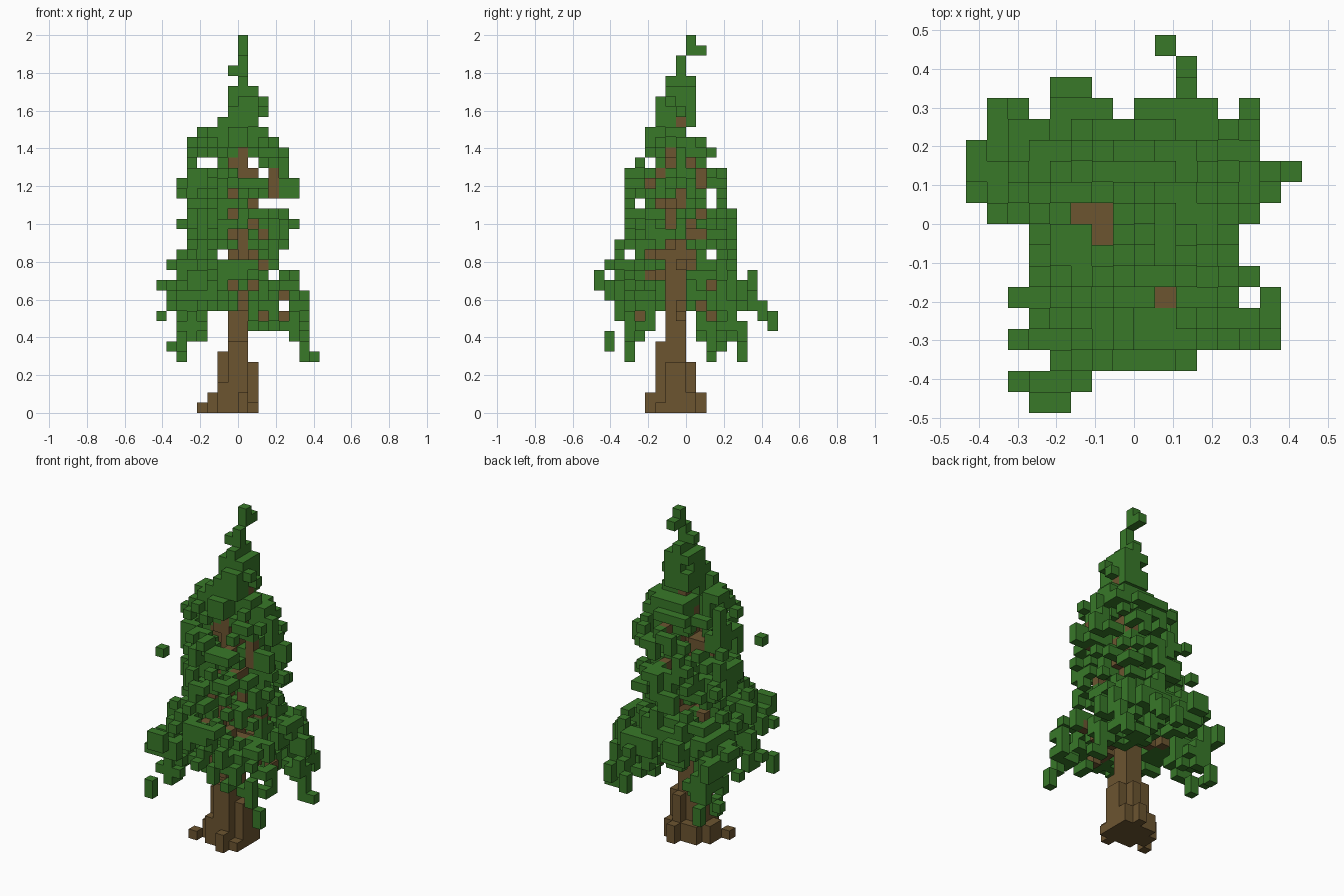
import bpy, bmesh, math, random

if "Cube" in bpy.data.objects:
    bpy.data.objects.remove(bpy.data.objects["Cube"], do_unlink=True)

random.seed(5)
S = 2 / 37            # edge of one block
NX, NY = 16, 18       # grid size across and deep


def material(name, rgb):
    m = bpy.data.materials.new(name)
    m.use_nodes = True
    m.diffuse_color = (*rgb, 1)
    m.node_tree.nodes["Principled BSDF"].inputs["Base Color"].default_value = (*rgb, 1)
    return m


green = material("leaf green", (0.04, 0.19, 0.022))
brown = material("bark brown", (0.15, 0.09, 0.03))


def box(x0, x1, y0, y1, z0, z1):
    """All grid cells in an inclusive range."""
    return {(x, y, z) for x in range(x0, x1 + 1)
            for y in range(y0, y1 + 1) for z in range(z0, z1 + 1)}


# Trunk with flared roots
trunk = box(7, 8, 7, 8, 0, 25) | box(8, 8, 8, 8, 26, 28)
trunk |= box(6, 6, 7, 8, 0, 5) | box(7, 8, 6, 6, 0, 6) | box(6, 6, 6, 6, 0, 2)
trunk |= box(9, 9, 7, 8, 0, 4) | box(8, 8, 9, 9, 0, 4) | box(9, 9, 6, 6, 0, 0)
trunk |= box(5, 5, 7, 8, 0, 1) | box(4, 4, 6, 6, 0, 0) | box(6, 7, 9, 9, 0, 1)
trunk |= box(8, 8, 5, 5, 0, 1) | box(8, 8, 10, 10, 0, 1) | box(9, 9, 9, 9, 0, 1)

# Crown outline: layer -> left, right, front, back limits
KEYS = [(7, 2, 14, 2, 14), (9, 1, 14, 2, 15), (11, 1, 14, 1, 15),
        (13, 1, 13, 1, 15), (14, 1, 12, 1, 14), (16, 3, 12, 2, 13),
        (18, 3, 13, 3, 13), (22, 3, 13, 3, 12), (25, 3, 12, 4, 11),
        (27, 4, 10, 5, 10), (28, 6, 10, 5, 9), (30, 7, 10, 6, 9),
        (31, 7, 9, 7, 9)]


def limits(z):
    for a, b in zip(KEYS, KEYS[1:]):
        if a[0] <= z <= b[0]:
            t = (z - a[0]) / (b[0] - a[0])
            return [p + (q - p) * t for p, q in zip(a[1:], b[1:])]


# Plan outline of the whole crown, row by row from front to back
ROWS = [(3, 4), (2, 5), (4, 10), (2, 14), (3, 14), (2, 14), (3, 13), (3, 12), (3, 12),
        (1, 14), (0, 14), (0, 14), (0, 14), (1, 14)]


def inside(x, y, z):
    x0, x1, y0, y1 = limits(z)
    u = (2 * x - x0 - x1) / (x1 - x0 + 1)
    v = (2 * y - y0 - y1) / (y1 - y0 + 1)
    power = 2.3 if z < 14 else 1.9
    return abs(u) ** power + abs(v) ** power <= 1


# Wooden boughs reaching out from the trunk
boughs = set()
for n in range(32):
    z = 10 + n * 0.52
    x0, x1, y0, y1 = limits(z)
    a = n * 2.4
    reach = 0.31 * min(x1 - x0, y1 - y0)
    for step in range(1, int(reach) + 1):
        c = (round(7.5 + step * math.cos(a)), round(7.5 + step * math.sin(a)),
             round(z - step * 0.2))
        if inside(*c):
            boughs.add(c)

# Drooping leaf columns: runs of blocks with gaps, thinner between the tiers
leaves = set()
for y, (a, b) in enumerate(ROWS):
    for x in range(a, b + 1):
        on, left = random.random() < 0.5, random.randint(1, 3)
        for z in range(31, 6, -1):
            if left == 0:
                on = not on
                left = random.randint(1, 3)
            left -= 1
            if z < 10 and (5 <= x <= 8 or 5 <= y <= 9 or (z < 8 and x > 8)):
                continue
            if z < 17 and x > 8 and 7 <= y <= 8:
                continue
            if z in (15, 20, 24) and random.random() < 0.5:
                continue
            core = z > 27 and 7 <= x <= 9 and 6 <= y <= 9
            if inside(x, y, z) and (on or core):
                leaves.add((x, y, z))

# Gaps that open right through the crown, front to back (x, z) and side to side (y, z)
for x, z in [(4, 24), (9, 24), (10, 20), (12, 20), (6, 15), (9, 15), (11, 13), (12, 9)]:
    leaves -= box(x, x, 0, 17, z, z)
for y, z in [(11, 20), (11, 21), (9, 15), (11, 15), (5, 15)]:
    leaves -= box(0, 15, y, y, z, z)

# Hanging bough tips
leaves |= box(15, 15, 11, 11, 5, 5) | box(14, 14, 11, 11, 5, 9) | box(13, 13, 11, 11, 7, 11)
leaves |= box(14, 14, 3, 3, 5, 6) | box(13, 13, 3, 3, 7, 9) | box(14, 14, 4, 5, 8, 10)
leaves |= box(2, 2, 1, 1, 6, 7) | box(3, 3, 3, 3, 7, 9) | box(2, 2, 3, 3, 8, 8)
leaves |= box(3, 4, 0, 0, 12, 13) | box(3, 5, 1, 1, 11, 12) | box(2, 2, 1, 1, 11, 11)
leaves |= box(9, 9, 17, 17, 8, 9) | box(10, 10, 16, 16, 9, 10) | box(10, 10, 15, 15, 10, 11)
leaves |= box(8, 11, 14, 14, 11, 12) | box(13, 13, 14, 14, 7, 8) | box(13, 13, 13, 13, 8, 10)
leaves |= box(0, 0, 10, 10, 9, 9) | box(0, 0, 11, 12, 12, 12) | box(1, 1, 10, 13, 10, 11)
leaves |= box(2, 2, 11, 11, 5, 6) | box(1, 1, 12, 12, 6, 6) | box(2, 3, 13, 13, 7, 9)
leaves |= box(2, 2, 14, 14, 5, 6) | box(1, 1, 14, 14, 10, 11) | box(2, 2, 5, 5, 13, 13)
leaves |= box(4, 5, 15, 15, 12, 13) | box(4, 6, 14, 14, 11, 12)

# Stray sprigs
leaves |= box(2, 2, 3, 3, 21, 21) | box(2, 2, 10, 10, 22, 22) | box(2, 2, 11, 11, 18, 18)
leaves |= box(3, 3, 9, 9, 24, 26) | box(13, 13, 9, 9, 21, 22) | box(2, 2, 10, 10, 15, 15)
leaves |= box(9, 10, 8, 8, 26, 29) | box(11, 11, 8, 8, 25, 26) | box(11, 11, 6, 6, 24, 24)

# Spire
leaves |= box(8, 8, 7, 9, 31, 32) | box(7, 8, 8, 8, 31, 31) | box(8, 8, 8, 8, 33, 34)
leaves |= box(7, 7, 8, 8, 33, 33) | box(8, 8, 9, 9, 35, 36) | box(8, 8, 10, 10, 35, 35)

# Bare twigs left open to the front (x, z), the left side (y, z) and the sky (x, y)
FRONT = [(8, 25), (7, 24), (8, 24), (8, 23), (9, 23), (11, 23), (11, 22), (11, 21),
         (7, 21), (7, 19), (7, 17), (8, 17), (10, 17), (8, 16), (8, 15), (7, 12),
         (8, 11), (10, 14), (9, 12), (12, 11)]
SIDE = [(7, 25), (8, 28), (10, 23), (10, 22), (8, 21), (8, 20), (7, 19), (7, 18),
        (10, 19), (9, 18), (9, 17), (10, 17), (9, 14), (11, 12), (10, 10), (11, 9),
        (4, 9), (5, 13)]
SKY = [(5, 9), (6, 9), (6, 8), (9, 5)]
for x, z in FRONT:
    boughs.add((x, 6, z))
    leaves -= box(x, x, 0, 5, z, z)
for y, z in SIDE:
    boughs.add((9, y, z))
    leaves -= box(10, 15, y, y, z, z)
for x, y in SKY:
    boughs.add((x, y, 22))
    leaves -= box(x, x, y, y, 23, 36)

boughs -= trunk
leaves -= trunk | boughs
solid = trunk | boughs | leaves


def build(name, cells, mat):
    """Mesh the exposed block sides of one part."""
    bm = bmesh.new()
    verts = {}

    def corner(p):
        if p not in verts:
            verts[p] = bm.verts.new(((p[0] - NX / 2) * S, (p[1] - NY / 2) * S, p[2] * S))
        return verts[p]

    for c in sorted(cells):
        for axis in range(3):
            for side in (0, 1):
                n = list(c)
                n[axis] += 2 * side - 1
                if tuple(n) in solid:
                    continue
                loop = []
                for p, q in ((0, 0), (1, 0), (1, 1), (0, 1)):
                    v = list(c)
                    v[axis] += side
                    v[(axis + 1) % 3] += p
                    v[(axis + 2) % 3] += q
                    loop.append(corner(tuple(v)))
                bm.faces.new(loop if side else loop[::-1])
    mesh = bpy.data.meshes.new(name)
    bm.to_mesh(mesh)
    bm.free()
    mesh.materials.append(mat)
    bpy.context.collection.objects.link(bpy.data.objects.new(name, mesh))


build("trunk", trunk, brown)
build("boughs", boughs, brown)
build("foliage", leaves, green)
